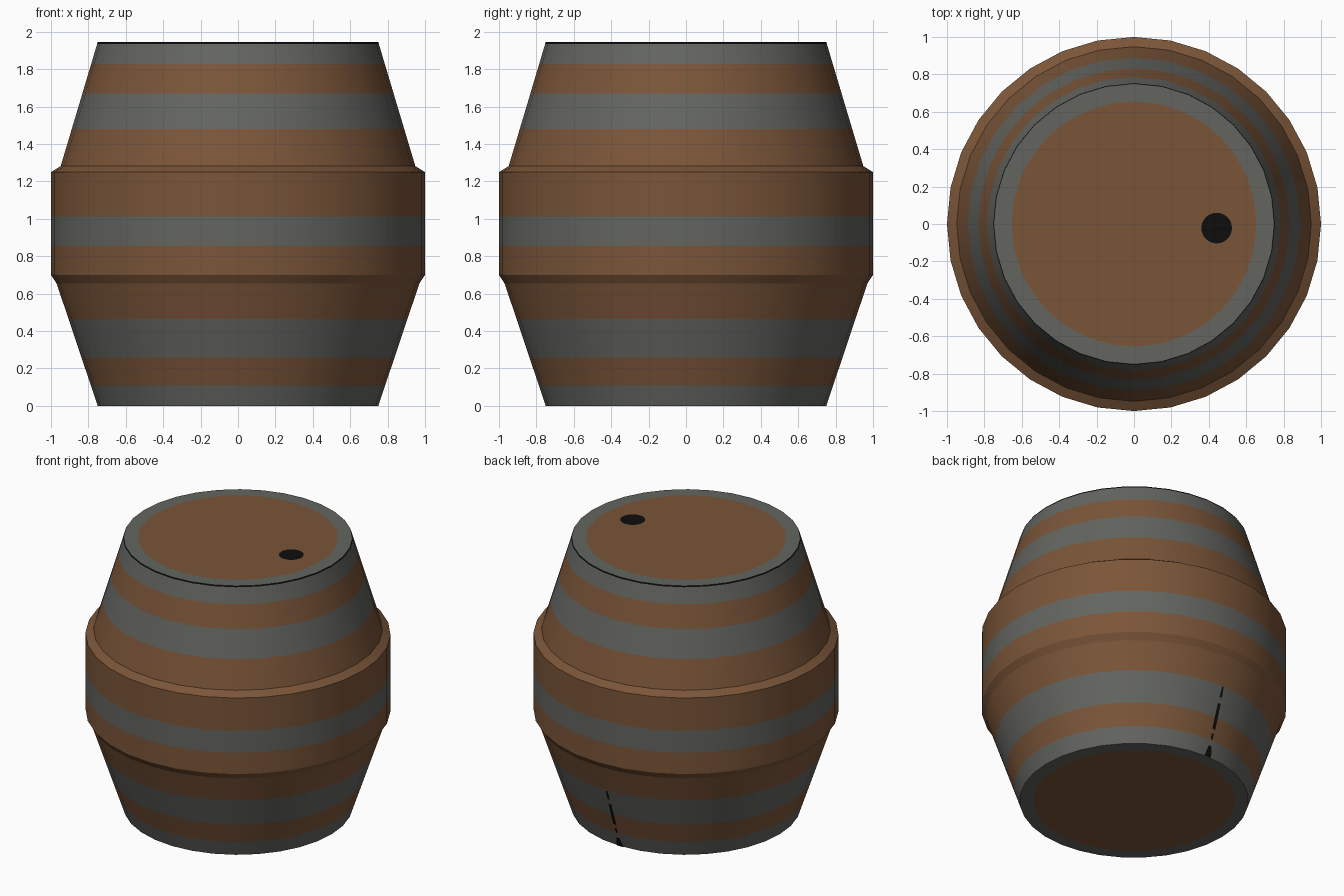
import bpy, bmesh, math

if "Cube" in bpy.data.objects:
    bpy.data.objects.remove(bpy.data.objects["Cube"])

SIDES = 32
TOP = 1.945


def material(name, rgb):
    m = bpy.data.materials.new(name)
    m.diffuse_color = (*rgb, 1)
    m.use_nodes = True
    m.node_tree.nodes["Principled BSDF"].inputs["Base Color"].default_value = m.diffuse_color
    return m


wood = material("brown wood", (0.195, 0.091, 0.040))
iron = material("grey iron", (0.125, 0.130, 0.117))
black = material("black", (0.004, 0.004, 0.004))

# barrel outline: (radius, height)
OUTLINE = [(0.75, 0), (0.97, 0.655), (1.0, 0.70), (1.0, 1.25), (0.948, 1.282), (0.75, TOP)]
# hoops: height ranges painted grey
HOOPS = [(0, 0.11), (0.26, 0.465), (0.855, 1.012), (1.48, 1.67), (1.828, TOP)]
RIM = TOP - 0.009


def radius_at(z):
    for (r0, z0), (r1, z1) in zip(OUTLINE, OUTLINE[1:]):
        if z <= z1:
            return r0 + (r1 - r0) * (z - z0) / (z1 - z0)
    return OUTLINE[-1][0]


def make_object(name, bm, mats):
    me = bpy.data.meshes.new(name)
    bm.to_mesh(me)
    bm.free()
    ob = bpy.data.objects.new(name, me)
    bpy.context.collection.objects.link(ob)
    for m in mats:
        me.materials.append(m)
    return ob


# barrel: lathed outline, split at every hoop edge
heights = sorted({z for _, z in OUTLINE} | {z for h in HOOPS for z in h} | {RIM})
profile = [(0.66, 0)] + [(radius_at(z), z) for z in heights] + [(0.655, TOP)]
bm = bmesh.new()
rings = [[bm.verts.new((r * math.cos(2 * math.pi * i / SIDES),
                        r * math.sin(2 * math.pi * i / SIDES), z)) for i in range(SIDES)]
         for r, z in profile]
for (_, za), (_, zb), a, b in zip(profile, profile[1:], rings, rings[1:]):
    mid = (za + zb) / 2
    if RIM < mid < TOP:
        index = 2
    else:
        index = 1 if any(lo <= mid <= hi for lo, hi in HOOPS) else 0
    for i in range(SIDES):
        j = (i + 1) % SIDES
        bm.faces.new((a[i], a[j], b[j], b[i])).material_index = index
bm.faces.new(rings[0][::-1])   # wooden bottom
bm.faces.new(rings[-1])        # wooden lid
barrel = make_object("barrel", bm, [wood, iron, black])
bpy.context.view_layer.objects.active = barrel
barrel.select_set(True)
bpy.ops.object.shade_smooth_by_angle(angle=math.radians(14))

# bung hole: thin black disc on the lid
bm = bmesh.new()
bmesh.ops.create_circle(bm, cap_ends=True, segments=24, radius=0.082)
bmesh.ops.translate(bm, verts=bm.verts, vec=(0.442, -0.022, TOP + 0.003))
make_object("bung_hole", bm, [black])

# dark seam: short tapered strips up the back of the lower staves
bm = bmesh.new()
for z0, z1, w0, w1 in [(0.0, 0.07, 0.028, 0.012), (0.11, 0.15, 0.006, 0.01),
                       (0.18, 0.35, 0.013, 0.011), (0.39, 0.46, 0.01, 0.006)]:
    y0, y1 = radius_at(z0) + 0.003, radius_at(z1) + 0.003
    bm.faces.new([bm.verts.new(p) for p in
                  ((w0, y0, z0), (-w0, y0, z0), (-w1, y1, z1), (w1, y1, z1))])
make_object("stave_seam", bm, [black])
